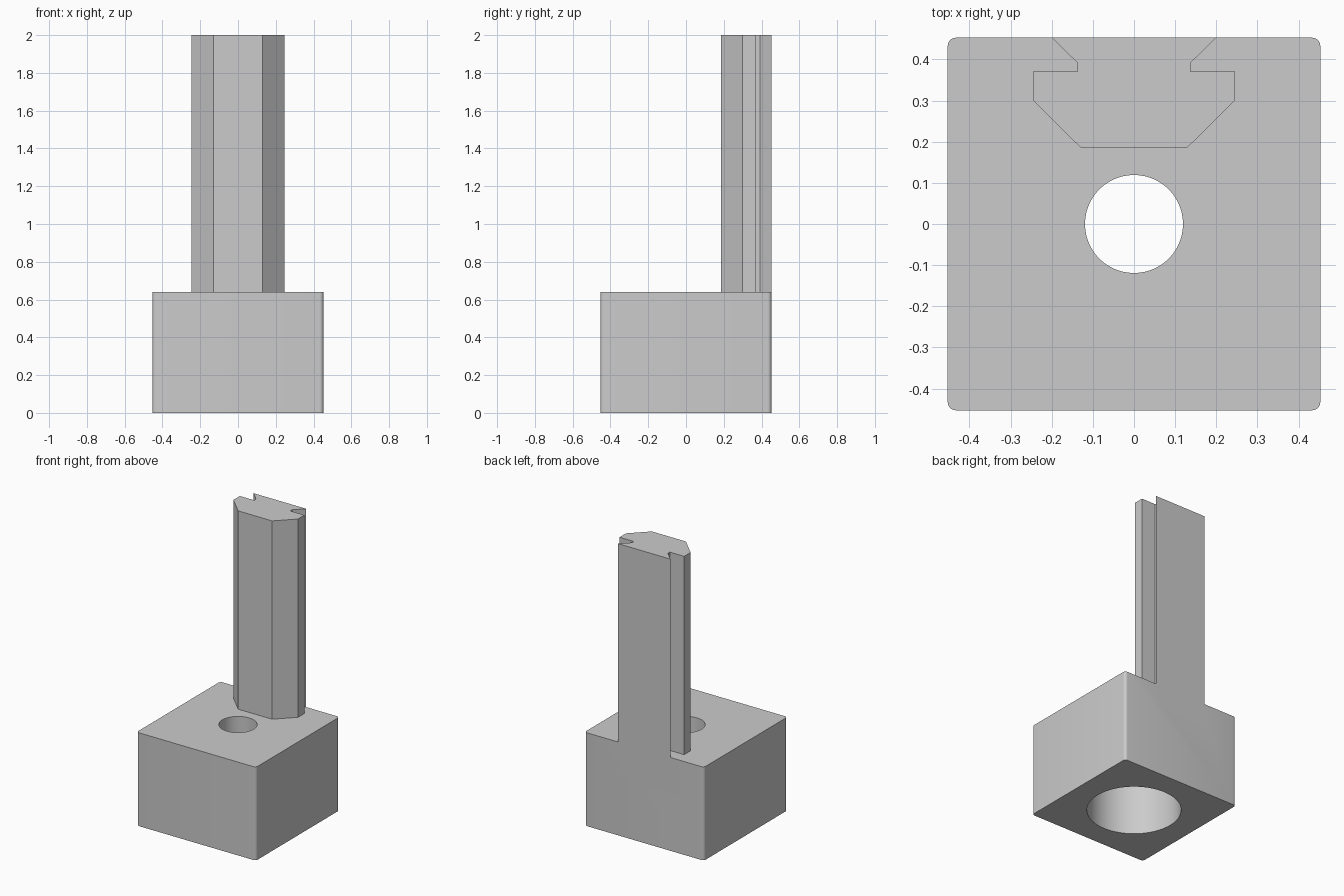
import bpy
import bmesh

cube = bpy.data.objects.get("Cube")
if cube:
    bpy.data.objects.remove(cube, do_unlink=True)

HALF = 0.4527      # half width of the block
BLOCK_TOP = 0.64
POST_TOP = 2.0

grey = bpy.data.materials.new("plain grey")
grey.use_nodes = True
colour = (0.6, 0.6, 0.6, 1)
grey.diffuse_color = colour
grey.node_tree.nodes["Principled BSDF"].inputs["Base Color"].default_value = colour


def make_prism(name, outline, z0, z1):
    """Extrude a flat outline from z0 to z1."""
    bm = bmesh.new()
    face = bm.faces.new([bm.verts.new((x, y, z0)) for x, y in outline])
    new = bmesh.ops.extrude_face_region(bm, geom=[face])["geom"]
    for v in new:
        if isinstance(v, bmesh.types.BMVert):
            v.co.z = z1
    bmesh.ops.recalc_face_normals(bm, faces=bm.faces)
    mesh = bpy.data.meshes.new(name)
    bm.to_mesh(mesh)
    bm.free()
    mesh.materials.append(grey)
    obj = bpy.data.objects.new(name, mesh)
    bpy.context.collection.objects.link(obj)
    return obj


def make_cutter(name, radius, z0, z1):
    bpy.ops.mesh.primitive_cylinder_add(vertices=96, radius=radius, depth=z1 - z0,
                                        location=(0, 0, (z0 + z1) / 2))
    obj = bpy.context.object
    obj.name = name
    obj.data.materials.append(grey)
    return obj


def activate(obj):
    bpy.ops.object.select_all(action="DESELECT")
    obj.select_set(True)
    bpy.context.view_layer.objects.active = obj


def combine(target, tool, operation):
    """Apply a boolean and discard the tool."""
    mod = target.modifiers.new("boolean", "BOOLEAN")
    mod.operation = operation
    mod.solver = "EXACT"
    mod.object = tool
    activate(target)
    bpy.ops.object.modifier_apply(modifier=mod.name)
    bpy.data.objects.remove(tool, do_unlink=True)


# Square block with rounded upright edges
corners = [(-HALF, -HALF), (HALF, -HALF), (HALF, HALF), (-HALF, HALF)]
block = make_prism("block_with_post", corners, 0, BLOCK_TOP)
bm = bmesh.new()
bm.from_mesh(block.data)
upright = [e for e in bm.edges if abs(e.verts[0].co.z - e.verts[1].co.z) > 0.1]
bmesh.ops.bevel(bm, geom=upright, offset=0.02, segments=6, profile=0.5, affect="EDGES")
bm.to_mesh(block.data)
bm.free()

# Grooved post, flush with the back of the block
side = [(0.129, 0.185), (0.245, 0.30), (0.245, 0.37),
        (0.137, 0.37), (0.137, 0.391), (0.199, HALF)]
outline = side + [(-x, y) for x, y in reversed(side)]
post = make_prism("post", outline, BLOCK_TOP - 0.1, POST_TOP)
combine(block, post, "UNION")

# Wide bore from below, narrow hole through the top
combine(block, make_cutter("wide_bore", 0.295, -0.1, 0.43), "DIFFERENCE")
combine(block, make_cutter("narrow_hole", 0.119, 0.3, 0.8), "DIFFERENCE")

activate(block)
bpy.ops.object.shade_smooth_by_angle(angle=0.5)
